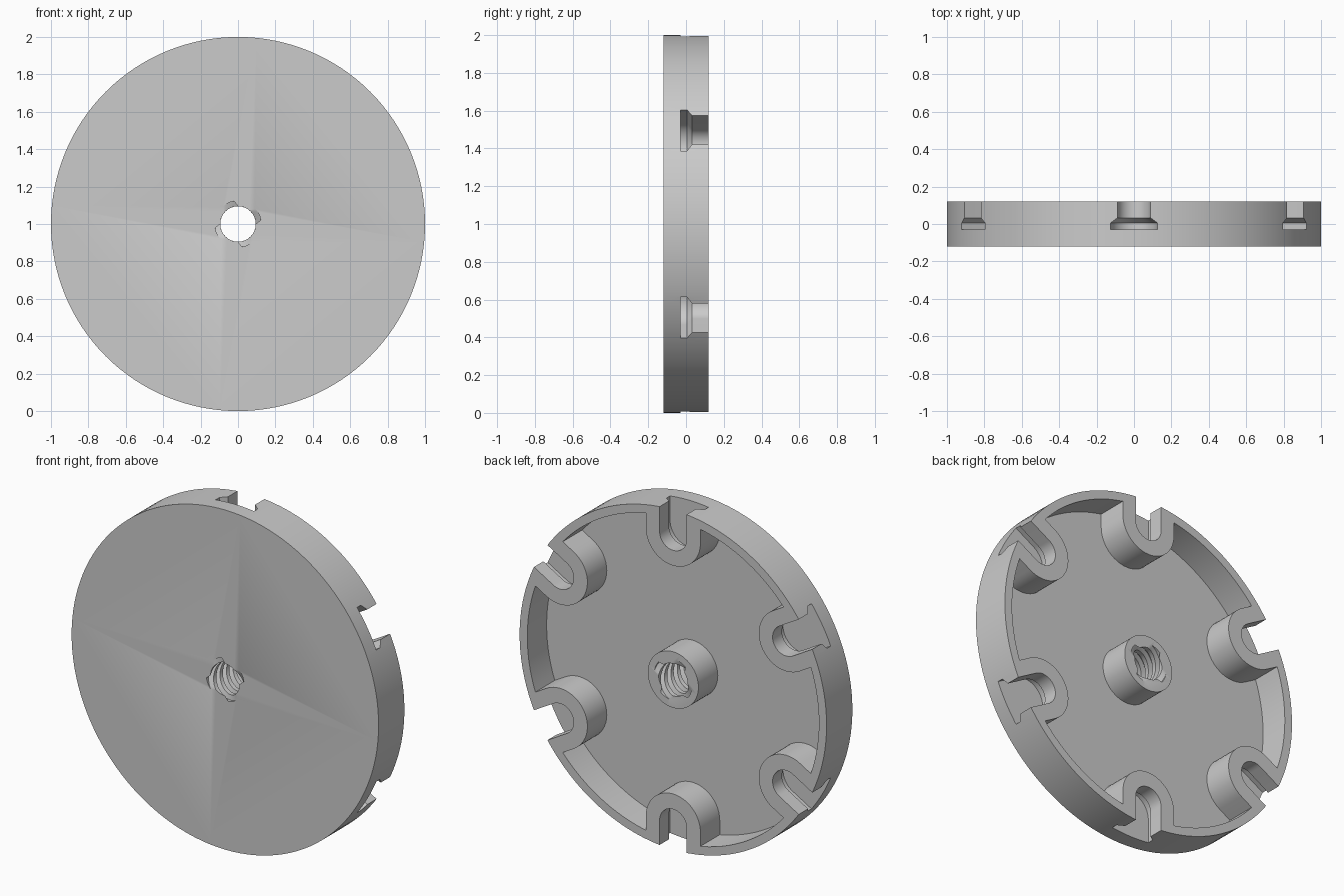
import bpy, bmesh
from math import sin, cos, pi, radians

cube = bpy.data.objects.get("Cube")
if cube:
    bpy.data.objects.remove(cube, do_unlink=True)

FRONT, BACK, FLOOR = -0.12, 0.12, -0.06
SLOT_CENTRE = 0.85

grey = bpy.data.materials.new("plain_grey")
grey.use_nodes = True
grey.diffuse_color = (0.6, 0.6, 0.6, 1)
grey.node_tree.nodes["Principled BSDF"].inputs["Base Color"].default_value = (0.6, 0.6, 0.6, 1)


def loft(name, sections, triangulate=False):
    """Closed solid through (y, outline) sections; outlines are (x, z) about the disc axis."""
    bm = bmesh.new()
    rings = [[bm.verts.new((x, y, z + 1)) for x, z in pts] for y, pts in sections]
    for a, b in zip(rings, rings[1:]):
        n = len(a)
        for i in range(n):
            j = (i + 1) % n
            bm.faces.new((a[i], a[j], b[j], b[i]))
    bm.faces.new(rings[0])
    bm.faces.new(rings[-1])
    if triangulate:
        bmesh.ops.triangulate(bm, faces=[f for f in bm.faces if len(f.verts) == 4])
    bmesh.ops.recalc_face_normals(bm, faces=bm.faces[:])
    mesh = bpy.data.meshes.new(name)
    bm.to_mesh(mesh)
    bm.free()
    mesh.materials.append(grey)
    obj = bpy.data.objects.new(name, mesh)
    bpy.context.collection.objects.link(obj)
    return obj


def circle(r, n):
    return [(r * cos(2 * pi * i / n), r * sin(2 * pi * i / n)) for i in range(n)]


def u_shape(half_width, outer, angle):
    """Slot outline, round towards the axis and open outwards, turned to an angle."""
    pts = [(outer, half_width)]
    for i in range(25):
        t = pi / 2 + pi * i / 24
        pts.append((SLOT_CENTRE + half_width * cos(t), half_width * sin(t)))
    pts.append((outer, -half_width))
    c, s = cos(angle), sin(angle)
    return [(u * c - v * s, u * s + v * c) for u, v in pts]


def subtract(target, cutter):
    mod = target.modifiers.new("cut", "BOOLEAN")
    mod.operation = "DIFFERENCE"
    mod.solver = "EXACT"
    mod.object = cutter
    bpy.context.view_layer.objects.active = target
    bpy.ops.object.modifier_apply(modifier=mod.name)
    bpy.data.objects.remove(cutter, do_unlink=True)


# Hollow of the back, leaving the hub and six slot bosses standing
angles = [radians(30 + 60 * k) for k in range(6)]
hollow = loft("hollow_cutter", [(FLOOR, circle(0.95, 128)), (0.2, circle(0.95, 128))])
hub = circle(0.165, 64)
subtract(hollow, loft("hub_shape", [(-0.1, hub), (0.3, hub)]))
for a in angles:
    boss = u_shape(0.178, 0.98, a)
    subtract(hollow, loft("boss_shape", [(-0.1, boss), (0.3, boss)]))

# Disc
disc = loft("slotted_disc", [(FRONT, circle(1, 128)), (BACK, circle(1, 128))])
subtract(disc, hollow)

# T-shaped slots: wide channel, chamfer, narrow opening
for a in angles:
    steps = [(-0.03, 0.125), (0.005, 0.125), (0.033, 0.088), (0.2, 0.088)]
    subtract(disc, loft("slot_cutter", [(y, u_shape(w, 1.1, a)) for y, w in steps]))

# Four-start threaded bore: a grooved outline twisted along the axis
groove = [(0, 0.095), (10, 0.124), (20, 0.124), (30, 0.124), (40, 0.124),
          (50, 0.095), (60, 0.095), (70, 0.095), (80, 0.095)]
LEAD = 0.24


def thread_outline(y):
    twist = -2 * pi * (y - FRONT) / LEAD
    return [(r * cos(radians(d + q) + twist), r * sin(radians(d + q) + twist))
            for q in (0, 90, 180, 270) for d, r in groove]


levels = [-0.145 + 0.29 * i / 48 for i in range(49)]
subtract(disc, loft("bore_cutter", [(y, thread_outline(y)) for y in levels], True))

# Smooth the round walls, keep the edges crisp
bpy.ops.object.select_all(action="DESELECT")
disc.select_set(True)
bpy.context.view_layer.objects.active = disc
bpy.ops.object.shade_smooth_by_angle(angle=radians(30))
